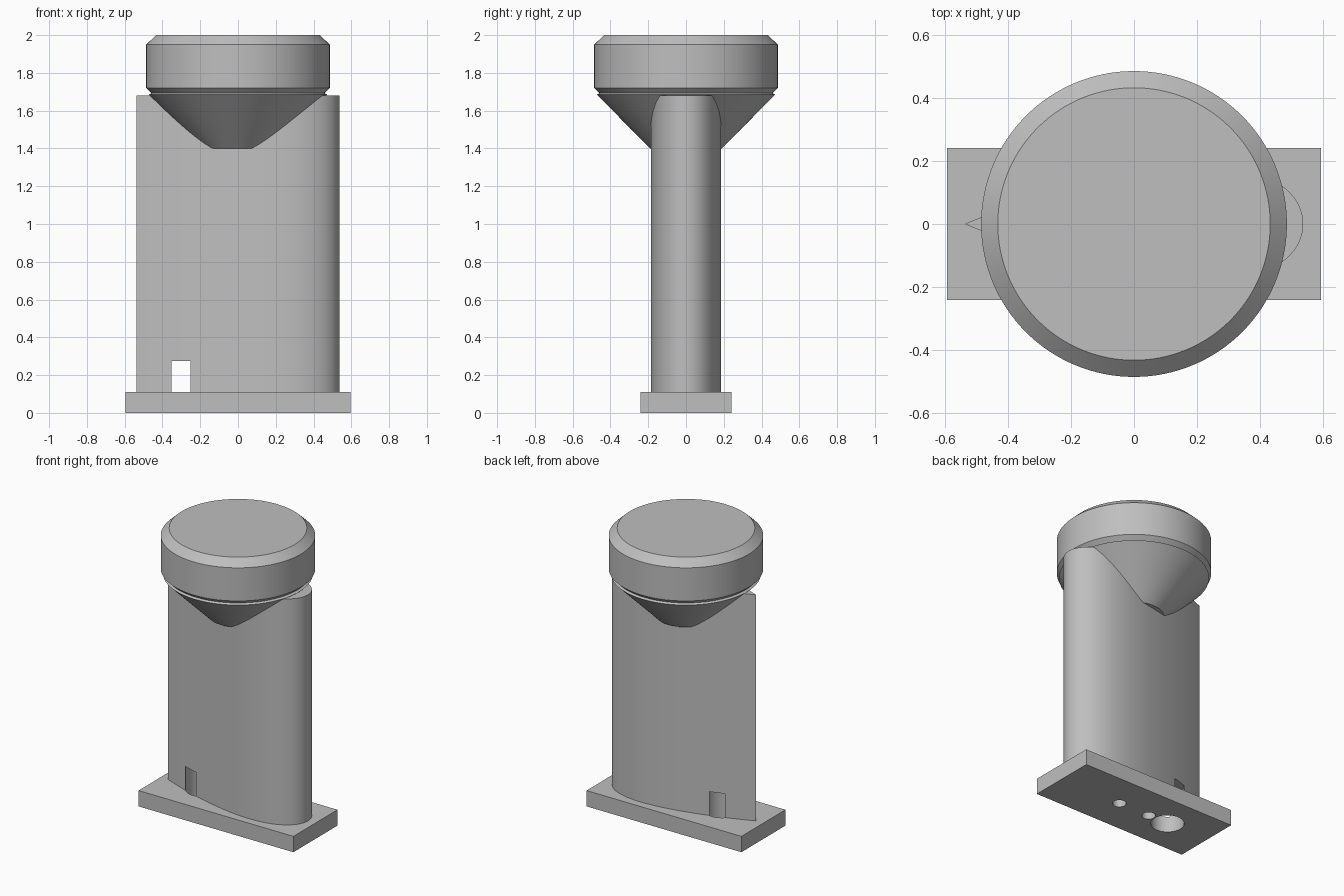
import bpy
import bmesh
import math

cube = bpy.data.objects.get("Cube")
if cube:
    bpy.data.objects.remove(cube, do_unlink=True)

# Single plain grey finish
GREY = (0.52, 0.52, 0.52, 1.0)
grey = bpy.data.materials.new("plain_grey")
grey.use_nodes = True
grey.diffuse_color = GREY
grey.node_tree.nodes["Principled BSDF"].inputs["Base Color"].default_value = GREY


def make_object(name, bm):
    bmesh.ops.recalc_face_normals(bm, faces=bm.faces)
    mesh = bpy.data.meshes.new(name)
    bm.to_mesh(mesh)
    bm.free()
    obj = bpy.data.objects.new(name, mesh)
    mesh.materials.append(grey)
    bpy.context.collection.objects.link(obj)
    return obj


def activate(obj):
    bpy.ops.object.select_all(action='DESELECT')
    obj.select_set(True)
    bpy.context.view_layer.objects.active = obj


def prism(name, outline, z0, z1):
    """Extrude a closed xy outline from z0 to z1."""
    bm = bmesh.new()
    face = bm.faces.new([bm.verts.new((x, y, z0)) for x, y in outline])
    top = bmesh.ops.extrude_face_region(bm, geom=[face])
    verts = [v for v in top["geom"] if isinstance(v, bmesh.types.BMVert)]
    bmesh.ops.translate(bm, verts=verts, vec=(0, 0, z1 - z0))
    return make_object(name, bm)


def circle(cx, radius, count=64):
    angles = [math.tau * i / count for i in range(count)]
    return [(cx + radius * math.cos(a), radius * math.sin(a)) for a in angles]


def lathe(name, profile, count=128):
    """Stack rings of (radius, z) and cap both ends."""
    bm = bmesh.new()
    rings = [[bm.verts.new((x, y, z)) for x, y in circle(0, r, count)]
             for r, z in profile]
    for low, high in zip(rings, rings[1:]):
        for i in range(count):
            j = (i + 1) % count
            bm.faces.new((low[i], low[j], high[j], high[i]))
    bm.faces.new(rings[0])
    bm.faces.new(rings[-1])
    return make_object(name, bm)


def wing_outline(chord, thickness, steps=48):
    """Symmetric wing section, round nose at +x and sharp tail at -x."""
    def half(s):
        return 5 * thickness * (0.2969 * math.sqrt(s) - 0.126 * s - 0.3516 * s**2
                                + 0.2843 * s**3 - 0.1036 * s**4)
    stations = [(1 - math.cos(math.pi * i / steps)) / 2 for i in range(steps + 1)]
    upper = [(chord / 2 - s * chord, half(s)) for s in stations]
    upper[-1] = (-chord / 2, 0)
    lower = [(x, -y) for x, y in upper[1:-1]]
    return upper + lower[::-1]


# Main parts
base = prism("base_plate", [(-0.595, -0.242), (0.595, -0.242),
                            (0.595, 0.242), (-0.595, 0.242)], 0, 0.11)
column = prism("wing_column", wing_outline(1.076, 0.373), 0.05, 1.68)
head = lathe("round_head", [(0.19, 1.40), (0.472, 1.685), (0.458, 1.693),
                            (0.486, 1.72), (0.486, 1.95), (0.433, 2.0)])

# Cable bore breaks through the column sides; two screw holes beside it
holes = [("cable_bore", -0.275, 0.105), ("screw_hole_right", -0.12, 0.043),
         ("screw_hole_left", 0.12, 0.043)]
for name, x, radius in holes:
    cutter = prism(name, circle(x, radius), -0.1, 0.275)
    cutter.hide_render = True
    for part in (base, column):
        activate(part)
        mod = part.modifiers.new(name, 'BOOLEAN')
        mod.operation = 'DIFFERENCE'
        mod.solver = 'EXACT'
        mod.object = cutter
        bpy.ops.object.modifier_apply(modifier=mod.name)
    bpy.data.objects.remove(cutter, do_unlink=True)

# Smooth the curved walls, keep the edges crisp
for part in (base, column, head):
    activate(part)
    bpy.ops.object.shade_smooth_by_angle(angle=math.radians(20))
